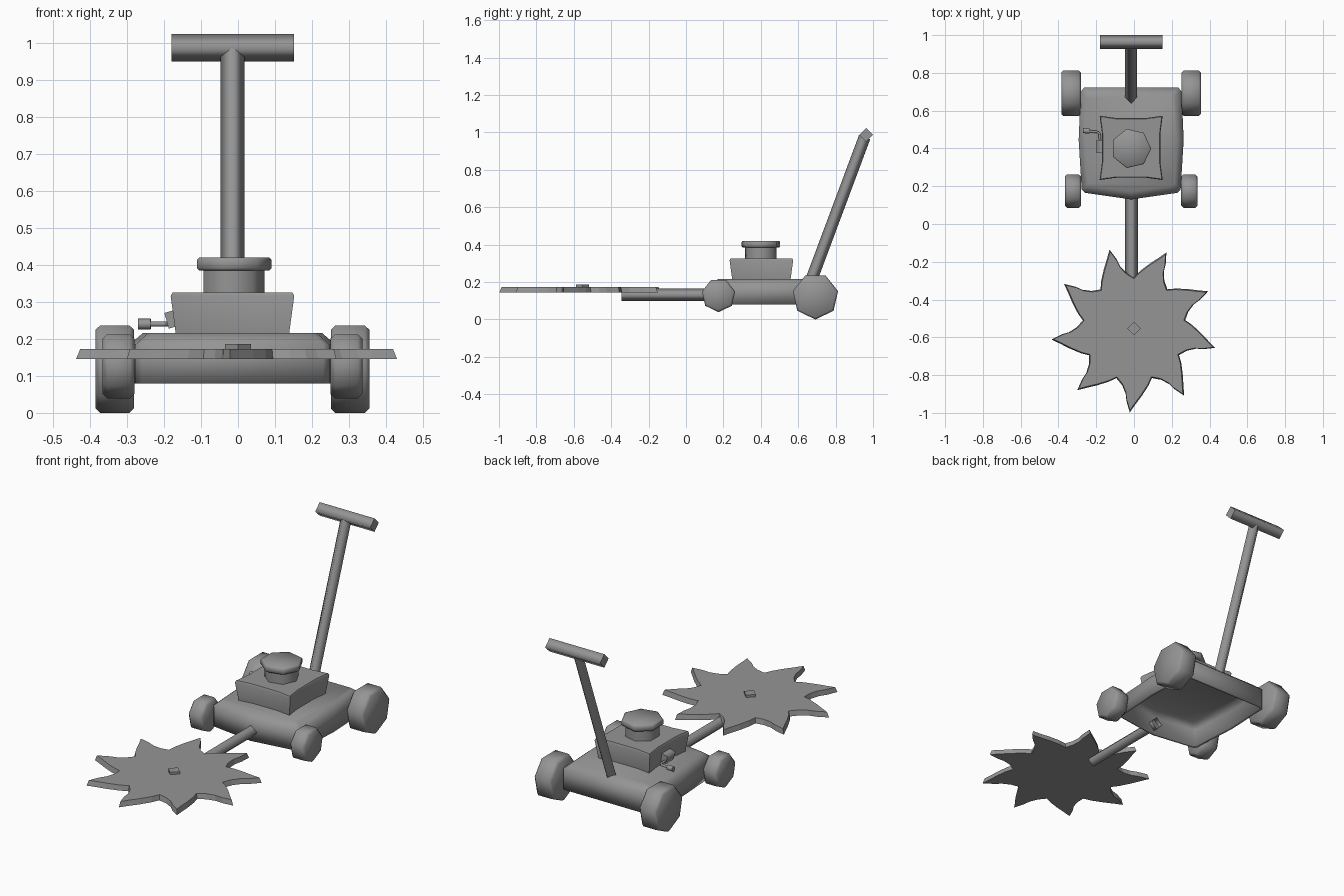
import bpy, bmesh
from math import sin, cos, pi, radians
from mathutils import Vector

if "Cube" in bpy.data.objects:
    bpy.data.objects.remove(bpy.data.objects["Cube"])

CX = -0.015  # centre line of the mower body

# Dark grey paint used on every part
paint = bpy.data.materials.new("dark_grey")
paint.diffuse_color = (0.30, 0.30, 0.30, 1)
paint.use_nodes = True
paint.node_tree.nodes["Principled BSDF"].inputs["Base Color"].default_value = paint.diffuse_color


def loft(name, rings, smooth=False, cap_start=True, cap_end=True):
    """Skin a list of equal-length rings; side faces may be smooth, caps stay flat."""
    bm = bmesh.new()
    loops = [[bm.verts.new(p) for p in ring] for ring in rings]
    n = len(loops[0])
    for a, b in zip(loops, loops[1:]):
        for i in range(n):
            f = bm.faces.new((a[i], a[(i + 1) % n], b[(i + 1) % n], b[i]))
            f.smooth = smooth
    if cap_start:
        bm.faces.new(loops[0][::-1])
    if cap_end:
        bm.faces.new(loops[-1])
    bmesh.ops.recalc_face_normals(bm, faces=bm.faces)
    me = bpy.data.meshes.new(name)
    bm.to_mesh(me)
    bm.free()
    me.materials.append(paint)
    ob = bpy.data.objects.new(name, me)
    bpy.context.collection.objects.link(ob)
    return ob


def soften(ob, degrees):
    """Smooth shading that keeps the harder edges crisp."""
    bpy.ops.object.select_all(action='DESELECT')
    ob.select_set(True)
    bpy.context.view_layer.objects.active = ob
    bpy.ops.object.shade_smooth_by_angle(angle=radians(degrees))


def prism(name, p0, p1, r, n, up, bevel=0.0, smooth=True, caps=True):
    """n-sided bar from p0 to p1 with its first corner towards 'up'."""
    p0, p1, up = Vector(p0), Vector(p1), Vector(up)
    d = p1 - p0
    length = d.length
    d.normalize()
    u = (up - d * up.dot(d)).normalized()
    w = d.cross(u)
    steps = [(0, r), (length, r)]
    if bevel:
        steps = [(0, r - bevel), (bevel, r), (length - bevel, r), (length, r - bevel)]
    rings = [[p0 + d * t + (u * cos(2 * pi * i / n) + w * sin(2 * pi * i / n)) * q
              for i in range(n)] for t, q in steps]
    return loft(name, rings, smooth, caps, caps)


def scaled(outline, cx, cy, s, z):
    return [(cx + x * s, cy + y * s, z) for x, y in outline]


# Deck: hollow shell, open underneath, softly chamfered around the top
half = [(0, -0.315), (0.245, -0.28), (0.262, -0.262), (0.278, 0.0),
        (0.267, 0.255), (0.25, 0.277)]
deck_line = half + [(-x, y) for x, y in reversed(half[1:])]
cy = 0.445
deck = loft("deck", [scaled(deck_line, CX, cy, 1.0, 0.08),
                     scaled(deck_line, CX, cy, 1.0, 0.185),
                     scaled(deck_line, CX, cy, 0.87, 0.216)], cap_start=False)
soften(deck, 70)
shell = deck.modifiers.new("shell", 'SOLIDIFY')
shell.thickness = 0.015
shell.offset = -1

# Engine housing: flared block with hollowed sides
a, b = 0.167, 0.17
house = [(a, b), (0.08, 0.158), (-0.08, 0.158), (-a, b), (-0.155, 0.08), (-0.155, -0.08),
         (-a, -b), (-0.08, -0.158), (0.08, -0.158), (a, -b), (0.155, -0.08), (0.155, 0.08)]
housing = loft("engine_housing", [scaled(house, CX, 0.403, 0.91, 0.205),
                                  scaled(house, CX, 0.403, 1.0, 0.316),
                                  scaled(house, CX, 0.403, 0.97, 0.326)])
soften(housing, 60)

# Engine neck and cap
prism("engine_neck", (CX, 0.4, 0.32), (CX, 0.4, 0.39), 0.087, 7, (1, 0, 0))
cap = prism("engine_cap", (CX, 0.4, 0.385), (CX, 0.4, 0.42), 0.106, 7, (1, 0, 0), 0.006)
soften(cap, 60)

# Wheels
for side, label in ((-1, "left"), (1, "right")):
    for pos, y, z, r, x0, x1 in (("rear", 0.692, 0.124, 0.124, 0.266, 0.37),
                                 ("front", 0.174, 0.13, 0.091, 0.265, 0.351)):
        wheel = prism(f"{pos}_wheel_{label}", (CX + side * x0, y, z),
                      (CX + side * x1, y, z), r, 7, (0, 0, -1), 0.012)
        soften(wheel, 60)

# Push handle and crossbar
prism("handle_pole", (CX, 0.662, 0.19), (CX, 0.955, 0.975), 0.032, 4, (1, 0, 0))
prism("handle_grip", (-0.18, 0.963, 0.987), (0.152, 0.963, 0.987), 0.037, 4, (0, 0, 1))

# Front arm carrying the blade: open-ended tube
prism("blade_arm", (-0.013, 0.17, 0.132), (-0.013, -0.345, 0.132), 0.034, 4, (1, 0, 0),
      caps=False)

# Saw blade with nine hooked teeth
tooth = [(0, 0.436), (-3, 0.38), (-4.5, 0.34), (-9, 0.30), (-17, 0.272),
         (-23, 0.306), (-30.5, 0.352), (-36.5, 0.398)]
blade_line = []
for k in range(9):
    for ang, r in tooth:
        t = radians(67.1 - 40 * k + ang)
        blade_line.append((r * cos(t), r * sin(t)))
loft("saw_blade", [scaled(blade_line, 0, -0.557, 1.012, 0.145),
                   scaled(blade_line, 0, -0.557, 0.985, 0.173)])
prism("blade_bolt", (0, -0.553, 0.165), (0, -0.553, 0.186), 0.035, 4, (1, 0, 0), smooth=False)

# Small side carburettor: box, bent pipe and knob
prism("carburettor_box", (-0.172, 0.375, 0.255), (-0.172, 0.445, 0.255), 0.031, 4, (0.55, 0, 1))
path = [(-0.18, 0.42, 0.24), (-0.181, 0.475, 0.24), (-0.192, 0.487, 0.24), (-0.245, 0.492, 0.24)]
for i in range(3):
    prism(f"side_pipe_{i + 1}", path[i], path[i + 1], 0.007, 6, (0, 0, 1))
prism("pipe_knob", (-0.27, 0.494, 0.24), (-0.236, 0.492, 0.24), 0.015, 6, (0, 0, 1))
